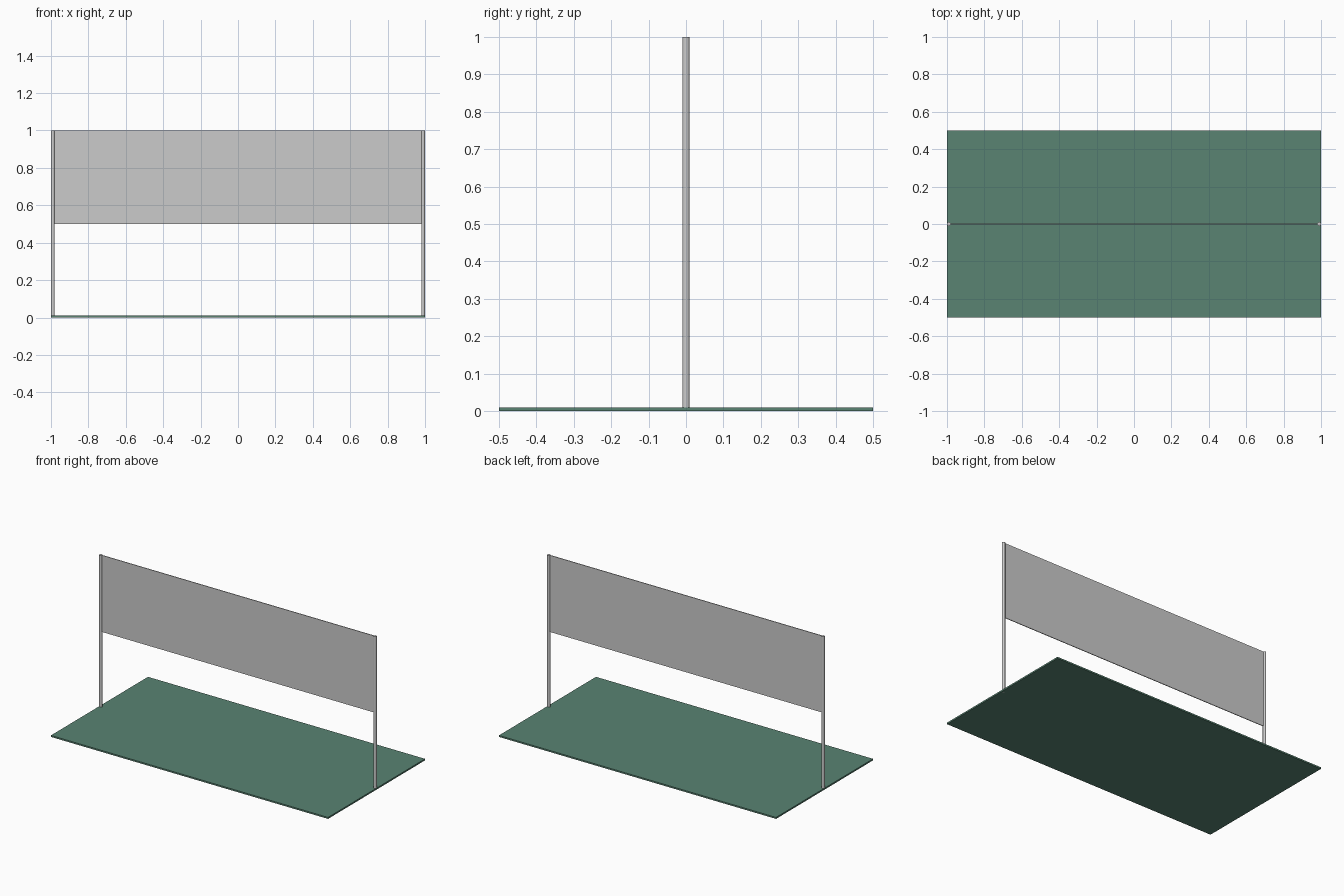
import bpy

if "Cube" in bpy.data.objects:
    bpy.data.objects.remove(bpy.data.objects["Cube"])


def box(name, size, center):
    bpy.ops.mesh.primitive_cube_add(size=1, location=center)
    o = bpy.context.object
    o.name = name
    o.scale = size
    bpy.ops.object.transform_apply(location=False, rotation=False, scale=True)
    return o


# Green court slab
slab = box("court_slab", (2, 1, 0.01), (0, 0, 0.005))
green = bpy.data.materials.new("court_green")
green.diffuse_color = (0.1, 0.23, 0.17, 1)
green.use_nodes = True
green.node_tree.nodes["Principled BSDF"].inputs["Base Color"].default_value = green.diffuse_color
slab.data.materials.append(green)

# Net panel hung between the posts
box("net_panel", (1.965, 0.005, 0.5), (0, 0, 0.75))

# Round posts at both ends
for side, name in ((-1, "left_post"), (1, "right_post")):
    bpy.ops.mesh.primitive_cylinder_add(vertices=16, radius=0.01, depth=1,
                                        location=(side * 0.99, 0, 0.5))
    post = bpy.context.object
    post.name = name
    bpy.ops.object.shade_smooth_by_angle()
